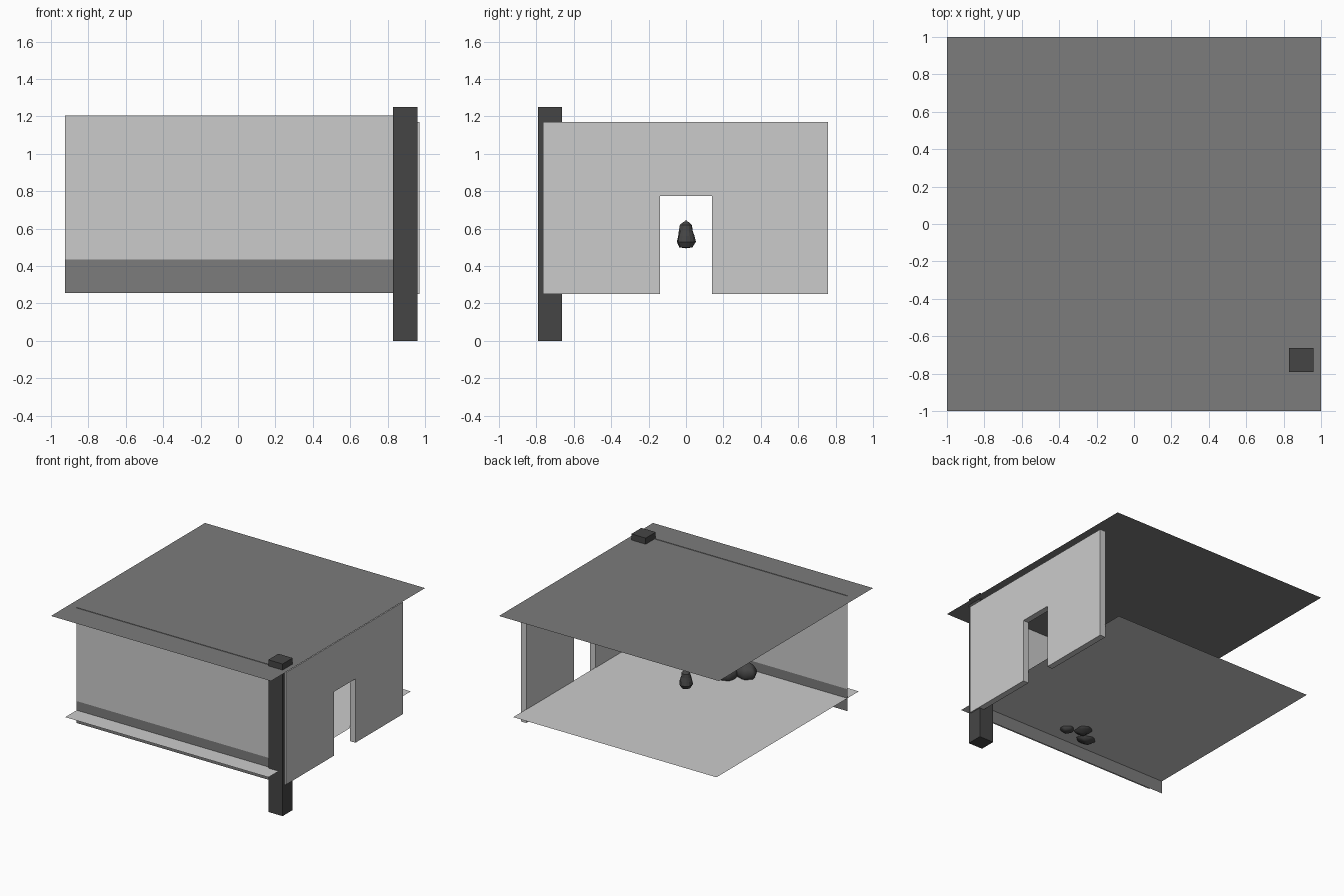
import bpy, bmesh, math, random
from mathutils import Vector

if "Cube" in bpy.data.objects:
    bpy.data.objects.remove(bpy.data.objects["Cube"])

random.seed(3)


def material(name, v):
    m = bpy.data.materials.new(name)
    m.diffuse_color = (v, v, v, 1)
    m.use_nodes = True
    m.node_tree.nodes["Principled BSDF"].inputs["Base Color"].default_value = m.diffuse_color
    return m


mid = material("mid_grey", 0.2)
dark = material("dark_grey", 0.06)


def mesh_object(name, bm, mat=None):
    me = bpy.data.meshes.new(name)
    bm.to_mesh(me)
    bm.free()
    ob = bpy.data.objects.new(name, me)
    bpy.context.collection.objects.link(ob)
    if mat:
        me.materials.append(mat)
    return ob


def sheet(name, corners, mat=None):
    bm = bmesh.new()
    bm.faces.new([bm.verts.new(c) for c in corners])
    return mesh_object(name, bm, mat)


def flat(name, r, z, mat=None):
    return sheet(name, [(-r, -r, z), (r, -r, z), (r, r, z), (-r, r, z)], mat)


def front_panel(name, z0, z1, mat=None):
    y = -0.775
    return sheet(name, [(-0.925, y, z0), (0.925, y, z0), (0.925, y, z1), (-0.925, y, z1)], mat)


# Roof and floor sheets
flat("roof", 1.0, 1.2, mid)
flat("floor", 0.924, 0.36)

# Front wall with darker skirting
front_panel("front_wall", 0.435, 1.204)
front_panel("front_skirting", 0.255, 0.435, mid)

# Side wall with doorway, extruded from its outline
outline = [(-0.765, 0.25), (-0.14, 0.25), (-0.14, 0.775), (0.14, 0.775),
           (0.14, 0.25), (0.76, 0.25), (0.76, 1.17), (-0.765, 1.17)]
bm = bmesh.new()
face = bm.faces.new([bm.verts.new((0.92, y, z)) for y, z in outline])
ext = bmesh.ops.extrude_face_region(bm, geom=[face], use_keep_orig=True)
bmesh.ops.translate(bm, vec=(0.05, 0, 0),
                    verts=[g for g in ext["geom"] if isinstance(g, bmesh.types.BMVert)])
bmesh.ops.recalc_face_normals(bm, faces=bm.faces)
mesh_object("side_wall", bm)

# Corner post
bm = bmesh.new()
bmesh.ops.create_cube(bm, size=1)
for v in bm.verts:
    v.co = Vector((0.895 + v.co.x * 0.13, -0.727 + v.co.y * 0.13, 0.625 + v.co.z * 1.25))
mesh_object("corner_post", bm, dark)

# Small hanging bell-shaped ornament
profile = [(0.0, 0.495), (0.035, 0.5), (0.052, 0.53), (0.045, 0.56), (0.037, 0.59),
           (0.032, 0.62), (0.015, 0.635), (0.003, 0.64), (0.0, 0.65)]
n = 14
bm = bmesh.new()
rings = []
for r, z in profile:
    if r == 0:
        rings.append([bm.verts.new((0, 0, z))] * n)
        continue
    wob = [r * random.uniform(0.92, 1.06) for _ in range(n)]
    rings.append([bm.verts.new((wob[i] * math.cos(math.tau * i / n),
                                wob[i] * math.sin(math.tau * i / n), z)) for i in range(n)])
for a, b in zip(rings, rings[1:]):
    for i in range(n):
        j = (i + 1) % n
        bm.faces.new(list(dict.fromkeys((a[i], a[j], b[j], b[i]))))
bmesh.ops.recalc_face_normals(bm, faces=bm.faces)
mesh_object("hanging_ornament", bm, dark)

# Lumpy pile sunk into the floor near the front wall
for k, (pos, size) in enumerate([((-0.08, -0.66, 0.40), (0.09, 0.07, 0.07)),
                                 ((0.02, -0.57, 0.39), (0.07, 0.08, 0.06)),
                                 ((0.13, -0.63, 0.39), (0.06, 0.06, 0.06)),
                                 ((0.02, -0.64, 0.45), (0.07, 0.06, 0.07))]):
    bm = bmesh.new()
    bmesh.ops.create_icosphere(bm, subdivisions=3, radius=1)
    for v in bm.verts:
        f = 1 + 0.08 * math.sin(5 * v.co.x + k) * math.sin(6 * v.co.y + 2 * k)
        v.co = Vector(pos) + Vector([c * s * f for c, s in zip(v.co, size)])
    ob = mesh_object(f"pile_lump_{k + 1}", bm, dark)
    for p in ob.data.polygons:
        p.use_smooth = True
